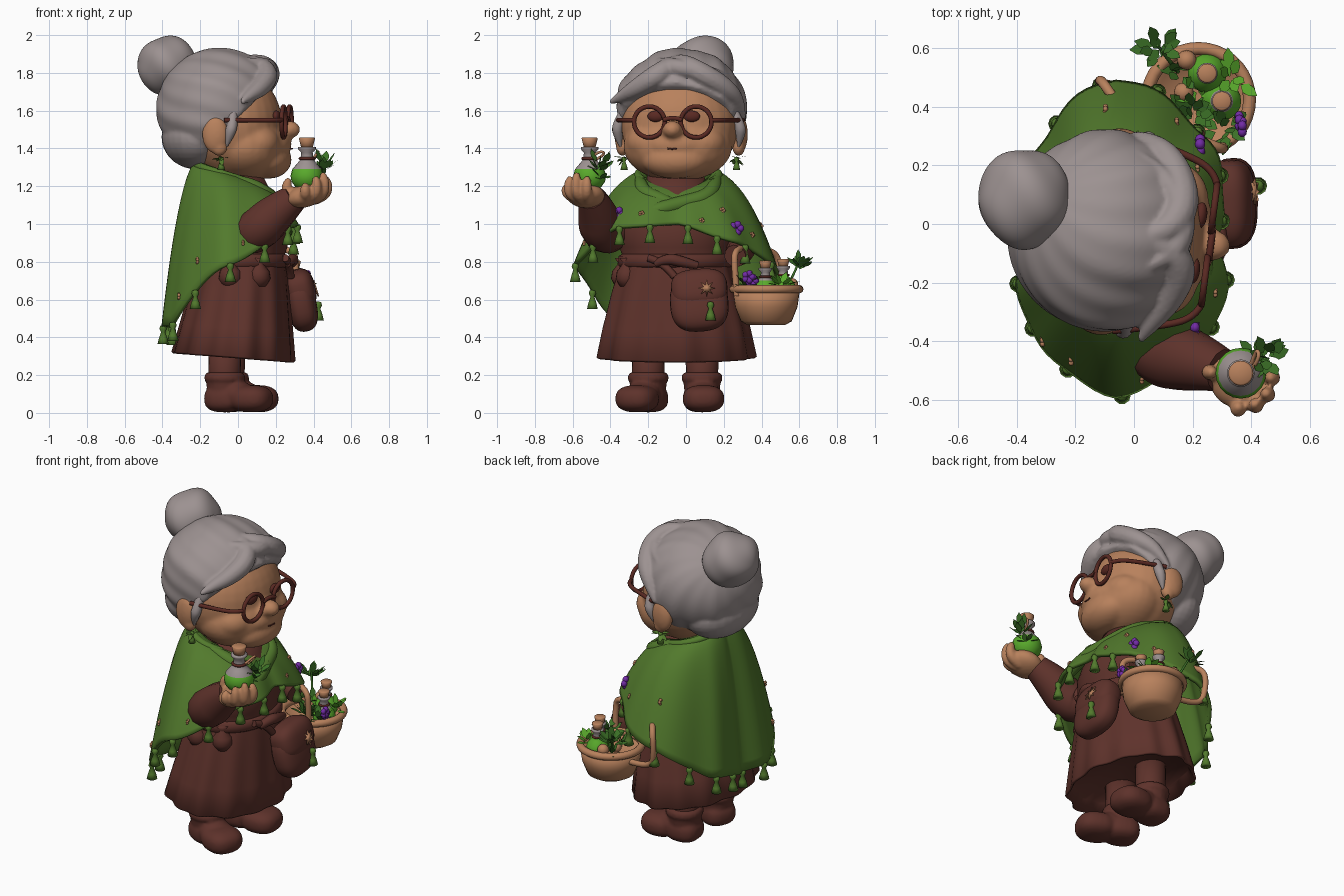
import bpy, bmesh, random
from math import sin, cos, pi, radians, atan2, copysign
from mathutils import Vector, Euler

if "Cube" in bpy.data.objects:
    bpy.data.objects.remove(bpy.data.objects["Cube"])
random.seed(4)

def mat(name, *rgb):
    m = bpy.data.materials.new(name)
    m.diffuse_color = (*rgb, 1)
    m.use_nodes = True
    m.node_tree.nodes["Principled BSDF"].inputs["Base Color"].default_value = m.diffuse_color
    return m
GREEN, BROWN = mat("shawl green", .085, .195, .026), mat("dress brown", .112, .032, .024)
SKIN, HAIR = mat("skin tan", .48, .22, .108), mat("hair grey", .335, .287, .284)
LIME, LEAF = mat("potion green", .10, .40, .025), mat("leaf green", .045, .165, .02)
PURPLE, FRAME = mat("flower purple", .17, .025, .38), mat("frame brown", .10, .022, .016)

def finish(name, bm, *mats):
    bmesh.ops.recalc_face_normals(bm, faces=bm.faces)
    me = bpy.data.meshes.new(name)
    bm.to_mesh(me)
    ob = bpy.data.objects.new(name, me)
    bpy.context.collection.objects.link(ob)
    for m in mats: me.materials.append(m)
    for p in me.polygons: p.use_smooth = True
    return ob

def ball(name, c, r, m, rot=(0, 0, 0), pw=1, warp=lambda u: 1, seg=28):
    bm = bmesh.new()
    bmesh.ops.create_uvsphere(bm, u_segments=seg, v_segments=seg * 2 // 3, radius=1)
    for v in bm.verts:
        k = warp(v.co.copy())
        v.co = Euler(rot).to_matrix() @ Vector([copysign(abs(a) ** pw, a) * s * k for a, s in zip(v.co, r)]) + Vector(c)
    return finish(name, bm, m)

def tube(name, pts, m):
    # points are x, y, z, radius
    cu = bpy.data.curves.new(name, 'CURVE')
    cu.dimensions, cu.bevel_depth, cu.bevel_resolution, cu.use_fill_caps = '3D', 1, 4, True
    s = cu.splines.new('NURBS')
    s.points.add(len(pts) - 1)
    for p, q in zip(s.points, pts):
        p.co, p.radius = (*q[:3], 1), q[3]
    s.order_u, s.use_endpoint_u, s.resolution_u = 3, True, 8
    ob = bpy.data.objects.new(name, cu)
    bpy.context.collection.objects.link(ob)
    cu.materials.append(m)
    select([ob])
    bpy.ops.object.convert(target='MESH')
    return ob

def select(obs):
    bpy.ops.object.select_all(action='DESELECT')
    for o in obs: o.select_set(True)
    bpy.context.view_layer.objects.active = obs[0]

def fuse(name, obs, voxel=.011, rounds=5):
    # joins overlapping pieces into one smooth skin
    select(obs)
    bpy.ops.object.join()
    obs[0].name = name
    r = obs[0].modifiers.new("skin", 'REMESH')
    r.mode, r.voxel_size, r.use_smooth_shade = 'VOXEL', voxel, True
    s = obs[0].modifiers.new("soften", 'SMOOTH')
    s.factor, s.iterations = .5, rounds

def loft(name, rings, *mats, caps=True):
    bm = bmesh.new()
    vs = [[bm.verts.new(p) for p in r] for r in rings]
    for a, b in zip(vs, vs[1:]):
        for i in range(len(a)):
            bm.faces.new((a[i - 1], a[i], b[i], b[i - 1]))
    if caps: bm.faces.new(vs[0]); bm.faces.new(vs[-1])
    return finish(name, bm, *mats)

def lathe(name, prof, c, *mats, n=20, s=1):
    return loft(name, [[(c[0] + max(r, .001) * s * cos(2 * pi * i / n), c[1] + max(r, .001) * s * sin(2 * pi * i / n),
                         c[2] + z * s) for i in range(n)] for r, z in prof], *mats)

def ring(name, c, R, r, m, rot=(0, 0, 0)):
    bpy.ops.mesh.primitive_torus_add(major_radius=R, minor_radius=r, major_segments=36, minor_segments=10, location=c, rotation=rot)
    bpy.context.object.name = name
    bpy.context.object.data.materials.append(m)
    bpy.ops.object.shade_smooth()

def leaves(name, c, n, size, spread, m=LEAF, up=.5, lean=(0, 0)):
    bm = bmesh.new()
    for _ in range(n):
        d = Vector((random.uniform(-1, 1) + lean[0], random.uniform(-1, 1) + lean[1], up + random.uniform(-.4, .6))).normalized()
        side = d.cross(Vector((random.uniform(-.3, .3), .2, 1))).normalized()
        base = Vector(c) + d * spread * random.random()
        bm.faces.new([bm.verts.new(base + (d * a + side * b) * size) for a, b in
                      ((0, 0), (.3, .26), (.65, .24), (1, 0), (.65, -.24), (.3, -.26))])
    finish(name, bm, m)

def flower(name, c, r, m):
    for a in range(0, 360, 72):
        ball(name, (c[0], c[1] + r * .6 * cos(radians(a)), c[2] + r * .6 * sin(radians(a))), (r * .5, r * .55, r * .55), m, seg=9)

def flask(name, c, s, fill):
    ob = lathe(name, [(0, -.085), (.05, -.072), (.08, -.03), (.085, 0), (.076, .035), (.05, .065), (.034, .085),
                      (.03, .12), (.046, .138), (.046, .15), (0, .15)], c, LIME, HAIR, s=s)
    for p in ob.data.polygons: p.material_index = int(p.center.z > c[2] + fill * s)
    lathe(name + "_cork", [(0, .14), (.03, .145), (.042, .195), (.036, .2), (0, .2)], c, SKIN, s=s)
    ring(name + "_cord", (c[0], c[1], c[2] + .09 * s), .035 * s, .008 * s, FRAME)

# Dress with pleated skirt, belt
def dress_ring(z, cx, rx, ry, pleat):
    return [(cx + rx * cos(a) * k, -.055 + ry * sin(a) * k, z - pleat * cos(a)) for a, k in
            ((a, 1 + pleat * (sin(13 * a) + .6 * sin(8 * a + 1))) for a in (2 * pi * i / 96 for i in range(96)))]
loft("dress", [dress_ring(*s) for s in (
    (.36, -.025, .28, .37, .02), (.29, -.025, .31, .405, .024), (.30, -.025, .32, .415, .024), (.45, -.01, .295, .385, .02),
    (.65, .01, .26, .335, .016), (.78, .02, .235, .295, .01), (.83, .02, .225, .28, 0), (.88, .02, .24, .3, .004),
    (.97, .02, .245, .305, 0), (1.1, .0, .225, .27, 0), (1.18, 0, .17, .19, 0), (1.27, 0, .125, .14, 0))], BROWN)
loft("belt", [dress_ring(z, .02, a, a + .055, 0) for z, a in ((.77, .235), (.78, .248), (.83, .248), (.84, .23))], BROWN)
tube("belt_knot", [(.26, -.16, .79, .02), (.29, -.1, .82, .03), (.29, -.02, .8, .03), (.27, .06, .78, .02)], BROWN)
# Legs and boots
for side, x, y, turn in (("right", -.07, -.2, -.4), ("left", -.05, .085, .05)):
    lathe(side + "_leg", [(.08, .1), (.085, .2), (.09, .4)], (x, y, 0), BROWN)
    fx, fy = cos(turn), sin(turn)
    fuse(side + "_boot", [
        lathe("shaft", [(.09, .03), (.094, .12), (.1, .17), (.11, .175), (.106, .205), (.09, .215)], (x, y, 0), BROWN),
        ball("toe", (x + fx * .15, y + fy * .15, .075), (.115, .11, .072), BROWN, (0, 0, turn), .8),
        ball("heel", (x, y, .075), (.105, .1, .072), BROWN, (0, 0, turn), .75),
        ball("instep", (x + fx * .08, y + fy * .08, .09), (.11, .095, .08), BROWN, (0, .35, turn))], .01, 4)

# Shawl: each direction has a hem radius and a hem height
HEM = [(.34, 1.0), (.44, .9), (.53, .74), (.385, .52), (.285, .45), (.42, .46), (.54, .78), (.455, .98)]
def shawl(deg, t, off=0):
    i, f = int(deg % 360 / 45), deg % 45 / 45
    f = f * f * (3 - 2 * f) * .5 + f * .5
    r, z = (HEM[i][k] * (1 - f) + HEM[(i + 1) % 8][k] * f for k in (0, 1))
    a = radians(deg)
    rn, zn = .14 + .035 * abs(sin(a)), 1.265 - .07 * cos(a)
    rad = rn + (r - rn) * t ** .65 + .007 * t * sin(11 * a) + off
    return Vector((-.06 + rad * cos(a), -.04 + rad * sin(a), zn + (z - zn) * t ** 1.3))
ob = loft("shawl", [[shawl(i * 3.75, t / 20) for i in range(96)] for t in range(21)], GREEN, caps=False)
sol = ob.modifiers.new("thickness", 'SOLIDIFY')
sol.thickness, sol.offset = .022, 0
tube("shawl_collar", [(*shawl(180 + d, .04), .022) for d in range(-120, 121, 20)], GREEN)
for name, path in (("shawl_left_fold", ((80, .06, .02), (60, .12, .04), (35, .32, .042), (5, .52, .042), (-25, .7, .04), (-50, .85, .01))),
                   ("shawl_right_fold", ((-80, .06, .02), (-60, .12, .04), (-40, .32, .04), (-15, .48, .04), (10, .65, .01)))):
    tube(name, [(*shawl(d, t, -.018), r) for d, t, r in path], GREEN)
TASSEL = [(0, .01), (.016, .005), (.02, -.012), (.011, -.028), (.022, -.06), (.03, -.092), (0, -.088)]
for d in range(8, 360, 22):
    lathe("shawl_tassel", TASSEL, shawl(d, 1, .002), GREEN, n=10)
for d, t, r, m in ((-50, .72, .034, PURPLE), (47, .8, .036, PURPLE), (40, .55, .016, SKIN), (-30, .75, .015, SKIN), (20, .8, .014, SKIN),
                   (95, .6, .018, SKIN), (-110, .8, .018, SKIN), (-125, .9, .018, SKIN), (-80, .85, .015, SKIN), (62, .8, .015, SKIN)):
    flower("shawl_flower", shawl(d, t, .012), r, m)

# Head, turned slightly to the right; points are forward, sideways, up
TURN = -.13
def hp(f, s, z):
    return Vector((-.05 + f * cos(TURN) - s * sin(TURN), -.03 + f * sin(TURN) + s * cos(TURN), z))
def head_ball(name, p, r, m):
    return ball(name, hp(*p), r, m, (0, 0, TURN))
head = [head_ball("face", (.03, 0, 1.52), (.255, .31, .30), SKIN), head_ball("jaw", (.105, 0, 1.41), (.215, .29, .185), SKIN),
        head_ball("chin", (.215, 0, 1.34), (.12, .18, .1), SKIN), head_ball("muzzle", (.235, 0, 1.42), (.1, .16, .08), SKIN),
        head_ball("nose", (.325, 0, 1.5), (.058, .052, .047), SKIN), lathe("neck", [(.11, 1.1), (.11, 1.4)], (-.03, -.04, 0), SKIN)]
tube("mouth", [(*hp(.336, s, z), .004) for s, z in ((-.025, 1.40), (0, 1.394), (.025, 1.40))], FRAME)
for s in (-1, 1):
    head += [head_ball("cheek", (.17, s * .13, 1.43), (.12, .135, .1), SKIN),
             head_ball("nostril_wing", (.305, s * .038, 1.488), (.03, .028, .025), SKIN)]
    head_ball("eye", (.268, s * .095, 1.57), (.022, .045, .03), FRAME)
    fuse("ear", [head_ball("ear", (-.03, s * .315, 1.475), (.07, .04, .1), SKIN),
                 head_ball("ear_lobe", (-.01, s * .31, 1.41), (.045, .034, .05), SKIN)], .009, 4)
    tube("side_wisp", [(*hp(f, s * o, z), r) for f, o, z, r in
                       ((.06, .29, 1.6, .025), (.065, .325, 1.53, .028), (.05, .33, 1.48, .03), (.03, .315, 1.41, .006))], HAIR)
    leaves("earring_leaves", hp(0, s * .3, 1.35), 9, .05, .01, GREEN, up=-.4)
    lathe("earring", TASSEL, hp(0, s * .3, 1.35), GREEN, n=10, s=.7)
    ring("glasses_rim", hp(.31, s * .125, 1.54), .082, .012, FRAME, (0, pi / 2, TURN))
    tube("glasses_arm", [(*hp(f, s * o, 1.55), .012) for f, o in ((.31, .205), (.295, .25), (.2, .295), (.02, .335))], FRAME)
tube("glasses_bridge", [(*hp(.315, s, z), .012) for s, z in ((-.05, 1.55), (0, 1.57), (.05, 1.55))], FRAME)
fuse("head", head, .012, 8)

# Hair: strands run toward the bun and the face area is pressed in
AX = Vector((-.7, .3, .6)).normalized()
E1 = AX.orthogonal().normalized()
def hair_warp(u):
    a = atan2(u.dot(AX.cross(E1)), u.dot(E1)) + .5 * u.dot(AX)
    press = (u.x * .33 - .19 - .9 * u.z * .31) / .05
    return (1 + (.02 * sin(6 * a) + .01 * sin(15 * a + 1)) * (1 - u.dot(AX) ** 2)) * (1 - .3 * min(1, max(0, press)))
hair = [ball("hair", (-.1, -.025, 1.615), (.33, .345, .315), HAIR, (0, 0, TURN), warp=hair_warp, seg=96),
        ball("nape", (-.22, -.03, 1.46), (.185, .27, .17), HAIR), ball("bun_base", (-.29, .06, 1.775), (.12, .13, .11), HAIR)]
for path in (((.0, -.04, 1.88, .01), (.1, -.06, 1.85, .05), (.165, -.15, 1.79, .06), (.12, -.26, 1.72, .05), (.05, -.35, 1.67, .03), (.02, -.4, 1.645, .012)),
             ((.0, -.04, 1.88, .01), (.1, -.04, 1.86, .05), (.175, .06, 1.81, .06), (.14, .2, 1.73, .055), (.06, .28, 1.65, .04), (0, .305, 1.55, .012)),
             ((.0, -.16, 1.87, .01), (.12, -.12, 1.84, .045), (.175, .0, 1.82, .05), (.12, .16, 1.79, .04), (.0, .25, 1.76, .01))):
    hair.append(tube("fringe", path, HAIR))
fuse("hair", hair, .01, 2)
ball("hair_bun", (-.375, .088, 1.84), (.157, .17, .155), HAIR, seg=64,
     warp=lambda u: 1 + .04 * sin(3 * atan2(u.y, u.z) + 4 * u.x) * (1 - u.x ** 2) ** .5)

# Raised right arm, hand and flask
tube("right_sleeve", [(.0, -.24, 1.06, .07), (.05, -.395, .94, .105), (.11, -.45, .97, .118), (.2, -.465, 1.06, .108), (.3, -.5, 1.14, .075)], BROWN)
hand = [ball("palm", (.36, -.53, 1.15), (.105, .1, .06), SKIN, (0, -.3, 0)),
        tube("wrist", [(.24, -.48, 1.1, .055), (.29, -.5, 1.13, .055), (.34, -.52, 1.15, .06)], SKIN)]
for d, h in ((-95, -.045), (-62, -.01), (-32, .01), (0, -.01), (170, -.02)):
    a = radians(d)
    hand.append(tube("finger", [(.365 + r * cos(a), -.525 + r * sin(a), z, w) for r, z, w in
                     ((.04, 1.13, .03), (.095, 1.15, .03), (.112, 1.2 + h / 2, .027), (.102, 1.245 + h, .023), (.097, 1.262 + h, .012))], SKIN))
fuse("right_hand", hand, .009, 3)
flask("held_flask", (.365, -.51, 1.255), 1.02, .04)
leaves("held_sprig", (.45, -.46, 1.28), 14, .075, .06, up=.6, lean=(.5, .2))
leaves("held_leaves", (.42, -.45, 1.24), 8, .06, .03)
tube("flask_bow", [(.4, -.5, 1.35, .007), (.43, -.46, 1.39, .007), (.42, -.42, 1.37, .007), (.4, -.48, 1.34, .007)], SKIN)
# Lowered left arm
tube("left_sleeve", [(-.05, .15, 1.08, .05), (.0, .29, .93, .08), (.1, .3, .86, .08), (.22, .26, .83, .06)], BROWN)

# Waist pouches and satchel
for x, y in ((-.04, -.335), (.11, -.31)):
    lathe("pouch", [(0, -.09), (.04, -.08), (.062, -.04), (.056, 0), (.028, .035), (.026, .045), (.042, .07), (0, .065)], (x, y, .75), BROWN)
ball("satchel", (.335, .07, .58), (.08, .155, .15), BROWN, (.08, -.2, 0), .75)
ball("satchel_flap", (.325, .07, .655), (.085, .15, .105), BROWN, (.08, -.25, 0), .7)
tube("satchel_strap", [(.28, -.06, .72, .02), (.27, -.12, .8, .02), (.25, -.2, .82, .02)], BROWN)
bm = bmesh.new()
star = bm.faces.new([bm.verts.new((.408 - .3 * r * cos(i * pi / 8), .11 + r * sin(i * pi / 8), .66 + r * cos(i * pi / 8)))
                     for i in range(16) for r in ((.044, .017)[i % 2],)])
ext = bmesh.ops.extrude_face_region(bm, geom=[star])["geom"]
bmesh.ops.translate(bm, vec=(.009, 0, 0), verts=[v for v in ext if isinstance(v, bmesh.types.BMVert)])
finish("satchel_star", bm, SKIN)
lathe("satchel_tassel", TASSEL, (.425, .13, .58), GREEN, n=10)

# Basket and its contents
lathe("basket", [(0, .465), (.1, .465), (.135, .485), (.165, .56), (.178, .65), (.165, .65), (.14, .6), (0, .59)], (.22, .425, 0), SKIN, n=32)
ring("basket_rim", (.22, .425, .655), .175, .022, SKIN)
tube("basket_handle", [(.3, .27, .62, .017), (.31, .255, .78, .017), (.29, .26, .87, .017), (.1, .34, .87, .017), (-.05, .4, .87, .017),
                       (-.11, .49, .84, .017), (-.12, .49, .72, .017), (-.09, .47, .6, .017), (.07, .46, .6, .017)], SKIN)
for c in ((.25, .515, .66), (.3, .42, .65)):
    flask("basket_flask", c, .78, .075)
for c in ((.17, .45, .66), (.18, .56, .68)):
    ball("basket_nut", c, (.034, .034, .034), SKIN, seg=12)
for c, n, m in (((.2, .38, .64), 24, LEAF), ((.32, .33, .66), 14, LEAF), ((.09, .6, .76), 16, LEAF), ((.33, .5, .67), 8, LIME),
                ((.15, .52, .64), 12, LEAF), ((.22, .45, .63), 10, LIME)):
    leaves("basket_leaves", c, n, .07, .045, m)
tube("basket_stem", [(.15, .52, .62, .007), (.12, .56, .72, .007), (.08, .61, .82, .005)], LEAF)
for c in ((.36, .35, .7), (.37, .33, .72)):
    flower("basket_flower", c, .032, PURPLE)
